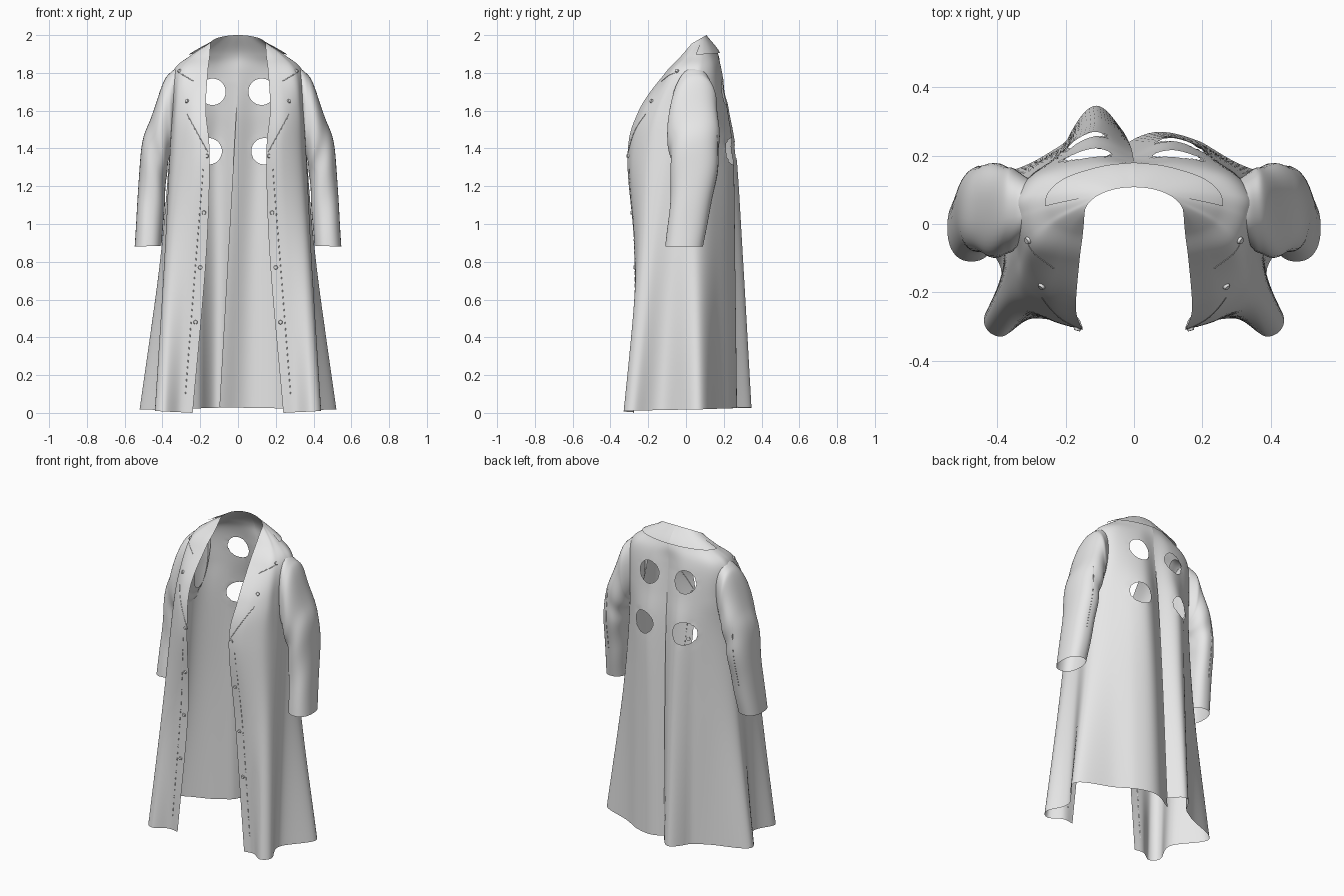
import bpy, bmesh, math
from mathutils import Vector
from mathutils.bvhtree import BVHTree

cube = bpy.data.objects.get("Cube")
if cube:
    bpy.data.objects.remove(cube)

GREY = (0.8, 0.8, 0.8, 1)
cloth = bpy.data.materials.new("light_grey_cloth")
cloth.use_nodes = True
cloth.diffuse_color = GREY
cloth.node_tree.nodes["Principled BSDF"].inputs["Base Color"].default_value = GREY


def spline(points, steps):
    """Smooth curve through the points, with even steps on each span."""
    pts = [Vector(p) for p in points]
    padded = [2 * pts[0] - pts[1]] + pts + [2 * pts[-1] - pts[-2]]
    out = []
    for before, start, end, after in zip(padded, padded[1:], padded[2:], padded[3:]):
        tangent_in, tangent_out = (end - before) / 2, (after - start) / 2
        for step in range(steps):
            t = step / steps
            ease = t * t * (3 - 2 * t)
            out.append(start.lerp(end, ease) + tangent_in * t * (1 - t) ** 2
                       - tangent_out * t * t * (1 - t))
    return out + [pts[-1]]


def loft(rows, row_steps, col_steps):
    """Grid of points through the control rows."""
    wide = [spline(row, col_steps) for row in rows]
    return list(zip(*[spline(column, row_steps) for column in zip(*wide)]))


def finish(bm, name):
    mesh = bpy.data.meshes.new(name)
    bm.to_mesh(mesh)
    bm.free()
    ob = bpy.data.objects.new(name, mesh)
    bpy.context.collection.objects.link(ob)
    mesh.materials.append(cloth)
    bpy.ops.object.select_all(action='DESELECT')
    ob.select_set(True)
    bpy.context.view_layer.objects.active = ob
    bpy.ops.object.shade_smooth_by_angle(angle=math.radians(50))


def sheet(grid, flip, closed=False):
    """Open cloth surface over a grid of points."""
    bm = bmesh.new()
    verts = [[bm.verts.new(p) for p in row] for row in grid]
    for low, high in zip(verts, verts[1:]):
        if closed:
            low, high = low + low[:1], high + high[:1]
        for a, b, c, d in zip(low, low[1:], high[1:], high):
            bm.faces.new((d, c, b, a) if flip else (a, b, c, d))
    bm.normal_update()
    return bm


# Half body sections, each from the front edge round the side to the back centre
SECTIONS = {
    "hem": [(.24, -.28), (.31, -.28), (.39, -.33), (.44, -.28), (.39, -.13),
            (.52, .07), (.3, .18), (.12, .27), (0, .19)],
    "thigh": [(.17, -.27), (.27, -.27), (.36, -.25), (.39, -.19), (.38, -.08),
              (.41, .06), (.29, .17), (.12, .26), (0, .2)],
    "waist": [(.15, -.31), (.24, -.28), (.33, -.21), (.36, -.12), (.36, -.03),
              (.36, .06), (.29, .15), (.13, .25), (0, .2)],
    "chest": [(.17, -.25), (.25, -.22), (.32, -.16), (.34, -.1), (.35, -.02),
              (.35, .07), (.28, .16), (.12, .22), (0, .19)],
    "shoulder": [(.16, -.11), (.22, -.1), (.29, -.08), (.32, -.04), (.34, .02),
                 (.34, .08), (.27, .15), (.12, .19), (0, .18)],
    "neck_base": [(.15, -.03), (.19, -.02), (.23, 0), (.24, .02), (.25, .05),
                  (.24, .09), (.19, .13), (.09, .16), (0, .17)],
}
# Front height of each section and its rise towards the back
HEIGHTS = {"hem": (0, .03), "thigh": (.8, 0), "waist": (1.35, 0), "chest": (1.6, 0),
           "shoulder": (1.8, 0), "neck_base": (1.885, .015)}
LAST = 8
rows = []
for part, (front_z, rise) in HEIGHTS.items():
    rows.append([(x, y, front_z + rise * j / LAST) for j, (x, y) in enumerate(SECTIONS[part])])
# Neck opening is a tilted arc, highest at the back
rows.append([(.145 * math.cos(a), .03 + .078 * math.sin(a), 1.955 + .045 * math.sin(a))
             for a in (math.pi / 2 * j / LAST for j in range(LAST + 1))])
STEP, COLUMNS = 16, 11
half = loft(rows, STEP, COLUMNS)

# Sleeve rings: outer x, z, inner x, z, centre y, half depth
RINGS = [(.26, 1.84, .32, 1.45, .05, .07), (.345, 1.815, .34, 1.41, .045, .11),
         (.395, 1.745, .35, 1.38, .04, .13), (.465, 1.555, .37, 1.32, .04, .135),
         (.513, 1.395, .38, 1.23, .045, .125), (.53, 1.15, .39, 1.07, .025, .11),
         (.547, .88, .405, .885, -.01, .1)]
HOLES = [(-.135, 1.7), (.125, 1.7), (-.155, 1.385), (.14, 1.385)]
HOLE_RADIUS = .07


def drape(p, side):
    """Back pleat: one panel bulges out, the other passes beneath it."""
    x, y, z = p
    near = max(0, 1 - x / .2) if y > 0 else 0
    low = min(1, max(0, 1 - z / 1.75))
    if side > 0:
        return Vector((x - .1 * near * low, y, z))
    bulge = .16 * near * (1 - near) + .08 * near
    return Vector((-x - .03 * near * low, y + bulge * low, z))


def from_hole(co, hole):
    return Vector((co.x - hole[0], co.z - hole[1]))


def cut_holes(bm):
    gone = []
    for f in bm.faces:
        mid = f.calc_center_median()
        if mid.y > .05 and any(from_hole(mid, h).length < HOLE_RADIUS for h in HOLES):
            gone.append(f)
    bmesh.ops.delete(bm, geom=gone, context='FACES')
    # Round off the rim of each opening
    for v in bm.verts:
        if v.is_boundary and v.co.y > .05:
            for hole in HOLES:
                away = from_hole(v.co, hole)
                if away.length < HOLE_RADIUS * 1.3:
                    away = away.normalized() * HOLE_RADIUS
                    v.co.x, v.co.z = hole[0] + away.x, hole[1] + away.y
    bm.normal_update()


def on_surface(tree, x, z, direction=1):
    point, normal, _, _ = tree.ray_cast(Vector((x, -direction, z)), Vector((0, direction, 0)))
    return point, normal


def seam(name, tree, start, end, direction=1, dashes=1):
    """Thin raised stitching laid on the cloth, whole or dashed."""
    data = bpy.data.curves.new(name, 'CURVE')
    data.dimensions = '3D'
    data.bevel_depth = .002
    data.bevel_resolution = 1
    a, b = Vector(start), Vector(end)
    count, span = (10, 1) if dashes == 1 else (3, .65)
    for k in range(dashes):
        spots = [a.lerp(b, (k + span * s / (count - 1)) / dashes) for s in range(count)]
        hits = [on_surface(tree, spot.x, spot.y, direction)[0] for spot in spots]
        path = [p for p in hits if p]
        if len(path) > 1:
            line = data.splines.new('POLY')
            line.points.add(len(path) - 1)
            for point, p in zip(line.points, path):
                point.co = (*p, 1)
    data.materials.append(cloth)
    bpy.context.collection.objects.link(bpy.data.objects.new(name, data))


def squared(value):
    """Fuller than a plain circle, for a boxier sleeve section."""
    return math.copysign(abs(value) ** .85, value)


for side, label in ((1, "left"), (-1, "right")):
    # Body panel with round openings in the back
    panel = sheet([[drape(p, side) for p in row] for row in half], side < 0)
    tree = BVHTree.FromBMesh(panel)
    cut_holes(panel)
    finish(panel, label + "_body_panel")

    # Turned-down collar flap, lifted off the neck of the body
    flap = []
    for i, row in enumerate(half[-STEP - 1:]):
        lift = .012 * (1 - i / STEP)
        lifted = [p + Vector((p.x, p.y, .1)).normalized() * lift for p in row[4 * COLUMNS:]]
        flap.append([Vector((side * p.x, p.y, p.z)) for p in lifted])
    finish(sheet(flap, side < 0), label + "_collar")

    # Sleeve with soft creases round the elbow
    spine = spline(RINGS, 10)
    tube = []
    for i, (outer_x, outer_z, inner_x, inner_z, mid_y, depth) in enumerate(spine):
        t = i / (len(spine) - 1)
        ring = []
        for k in range(40):
            a = math.tau * k / 40
            crease = 1 + .03 * math.sin(math.pi * t) * math.sin(24 * t + 2 * a)
            across = squared(math.cos(a)) * crease / 2
            ring.append(Vector((side * ((outer_x + inner_x) / 2 + (outer_x - inner_x) * across),
                                mid_y + depth * squared(math.sin(a)) * crease,
                                (outer_z + inner_z) / 2 + (outer_z - inner_z) * across)))
        tube.append(ring)
    sleeve = sheet(tube, side > 0, True)
    sleeve_tree = BVHTree.FromBMesh(sleeve)
    finish(sleeve, label + "_sleeve")

    # Stitching on the front, lapel and sleeve
    seam(label + "_front_stitching", tree, (side * .185, 1.29), (side * .28, .08), dashes=36)
    seam(label + "_lapel_seam", tree, (side * .27, 1.58), (side * .16, 1.38))
    seam(label + "_notch_seam", tree, (side * .31, 1.8), (side * .235, 1.755))
    seam(label + "_sleeve_seam", sleeve_tree, (side * .45, 1.48), (side * .47, 1.08), -1)

    # Buttons
    buttons = bmesh.new()
    for x, z in ((.31, 1.81), (.27, 1.65), (.165, 1.36), (.18, 1.06), (.2, .77), (.225, .48)):
        point, normal = on_surface(tree, side * x, z)
        if point:
            turn = normal.to_track_quat('Z', 'Y').to_matrix().to_4x4()
            turn.translation = point
            bmesh.ops.create_cone(buttons, cap_ends=True, segments=16, radius1=.013,
                                  radius2=.009, depth=.015, matrix=turn)
    finish(buttons, label + "_buttons")
